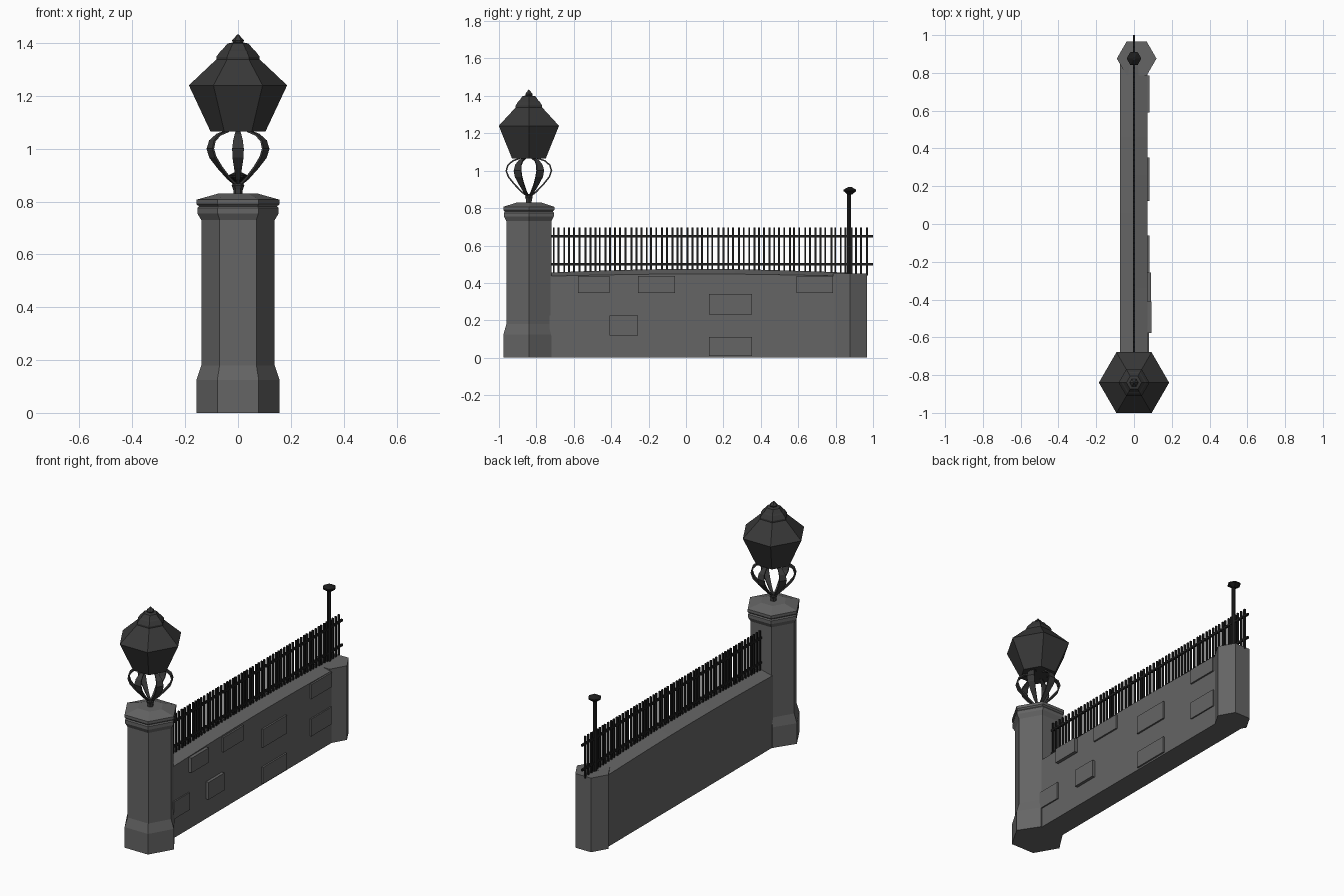
import bpy, bmesh, math, random
from mathutils import Vector, Matrix

if "Cube" in bpy.data.objects:
    bpy.data.objects.remove(bpy.data.objects["Cube"])

random.seed(4)
PY = -0.84   # centre of the lamp pillar


def material(name, v):
    m = bpy.data.materials.new(name)
    m.diffuse_color = (v, v, v, 1)
    m.use_nodes = True
    m.node_tree.nodes["Principled BSDF"].inputs["Base Color"].default_value = m.diffuse_color
    return m


stone = material("stone", 0.13)
metal = material("lamp_metal", 0.04)
iron = material("dark_iron", 0.012)


def finish(name, bm, mat):
    bmesh.ops.recalc_face_normals(bm, faces=bm.faces)
    me = bpy.data.meshes.new(name)
    bm.to_mesh(me)
    bm.free()
    me.materials.append(mat)
    ob = bpy.data.objects.new(name, me)
    bpy.context.collection.objects.link(ob)
    return ob


def turned(name, profile, cx, cy, mat, sides=6, clamp=None):
    """Stack polygon rings (radius, z); corners lie on +-x."""
    bm = bmesh.new()
    rings = []
    for r, z in profile:
        ring = []
        for i in range(sides):
            a = math.tau * i / sides
            y = cy + r * math.sin(a)
            if clamp is not None and z < 0.5:
                y = min(y, clamp)
            ring.append(bm.verts.new((cx + r * math.cos(a), y, z)))
        rings.append(ring)
    for a, b in zip(rings, rings[1:]):
        for i in range(sides):
            j = (i + 1) % sides
            bm.faces.new((a[i], a[j], b[j], b[i]))
    bm.faces.new(rings[0][::-1])
    bm.faces.new(rings[-1])
    return finish(name, bm, mat)


def add_box(bm, lo, hi):
    lo, hi = Vector(lo), Vector(hi)
    m = Matrix.Translation((lo + hi) / 2) @ Matrix.Diagonal((*(hi - lo), 1))
    bmesh.ops.create_cube(bm, size=1, matrix=m)


# Lamp pillar: flared foot (flush on the wall side), shaft, moulded cap
turned("lamp_pillar", [(0.157, 0), (0.157, 0.125), (0.139, 0.18), (0.139, 0.73),
                       (0.154, 0.755), (0.154, 0.775), (0.148, 0.782), (0.157, 0.79),
                       (0.157, 0.807), (0.075, 0.83)], 0, PY, stone, clamp=PY + 0.1205)

# End pillar
turned("end_pillar", [(0.105, 0), (0.105, 0.45)], 0.014, 0.876, stone)

# Wall with gently arched ridge
bm = bmesh.new()
rows = []
n = 8
for i in range(n + 1):
    t = i / n
    y = -0.74 + 1.6 * t
    rise = 0.02 * math.sin(math.pi * t)
    sec = [(-0.075, 0), (0.072, 0), (0.072, 0.436 + rise * 0.6),
           (0, 0.455 + rise), (-0.075, 0.436 + rise * 0.6)]
    rows.append([bm.verts.new((x, y, z)) for x, z in sec])
for a, b in zip(rows, rows[1:]):
    for k in range(5):
        bm.faces.new((a[k], a[(k + 1) % 5], b[(k + 1) % 5], b[k]))
bm.faces.new(rows[0])
bm.faces.new(rows[-1])
finish("wall", bm, stone)

# Raised stone blocks on the +x side: y0, y1, z0, z1, outer x
blocks = [(-0.577, -0.41, 0.347, 0.436, 0.092), (-0.257, -0.06, 0.347, 0.436, 0.082),
          (0.123, 0.353, 0.23, 0.34, 0.082), (0.59, 0.785, 0.347, 0.436, 0.082),
          (0.59, 0.785, 0.23, 0.34, 0.077), (-0.73, -0.577, 0.12, 0.225, 0.08),
          (-0.41, -0.257, 0.12, 0.225, 0.09), (0.123, 0.353, 0.01, 0.11, 0.082)]
blocks.pop(4)
bm = bmesh.new()
for y0, y1, z0, z1, x in blocks:
    add_box(bm, (0.05, y0, z0), (x, y1, z1))
# upper right block is a tall stone in the lower course
add_box(bm, (0.05, 0.59, 0.12), (0.08, 0.785, 0.225))
finish("raised_blocks", bm, stone)

# Railing: pickets with slightly uneven spacing and two rails
bm = bmesh.new()
count = 62
for i in range(count):
    y = -0.705 + 1.67 * i / (count - 1) + random.uniform(-0.004, 0.004)
    add_box(bm, (-0.005, y - 0.005, 0.44), (0.005, y + 0.005, 0.695))
finish("railing_pickets", bm, iron)
bm = bmesh.new()
for z in (0.5, 0.65):
    add_box(bm, (-0.006, -0.74, z - 0.006), (0.006, 1.0, z + 0.006))
finish("railing_rails", bm, iron)

# End post with faceted cap
turned("railing_post", [(0.012, 0.44), (0.012, 0.88)], 0, 0.872, iron)
turned("post_cap", [(0.014, 0.873), (0.039, 0.891), (0.039, 0.898), (0.008, 0.914)],
       0, 0.876, iron)

# Lamp stem and lantern head
turned("lamp_stem", [(0.017, 0.825), (0.018, 0.845), (0.024, 0.86), (0.015, 0.875)],
       0, PY, metal)
turned("lantern", [(0.104, 1.065), (0.186, 1.24), (0.082, 1.338), (0.082, 1.348),
                   (0.066, 1.37), (0.058, 1.376), (0.04, 1.398), (0.019, 1.402),
                   (0.023, 1.41), (0.002, 1.433)], 0, PY, metal)

# Six bowed straps carrying the lantern: radius, z, half width
path = [(0.012, 0.866, 0.005), (0.04, 0.888, 0.009), (0.08, 0.93, 0.015),
        (0.11, 0.968, 0.021), (0.121, 1.0, 0.022), (0.112, 1.03, 0.018),
        (0.085, 1.053, 0.012), (0.045, 1.067, 0.008)]
bm = bmesh.new()
for k in range(6):
    rot = Matrix.Rotation(math.radians(30 + 60 * k), 3, 'Z')
    strip = [[bm.verts.new(rot @ Vector((r, s * w, z)) + Vector((0, PY, 0)))
              for s in (-1, 1)] for r, z, w in path]
    for a, b in zip(strip, strip[1:]):
        bm.faces.new((a[0], a[1], b[1], b[0]))
straps = finish("lamp_straps", bm, metal)
mod = straps.modifiers.new("thickness", 'SOLIDIFY')
mod.thickness = 0.008
mod.offset = 0
